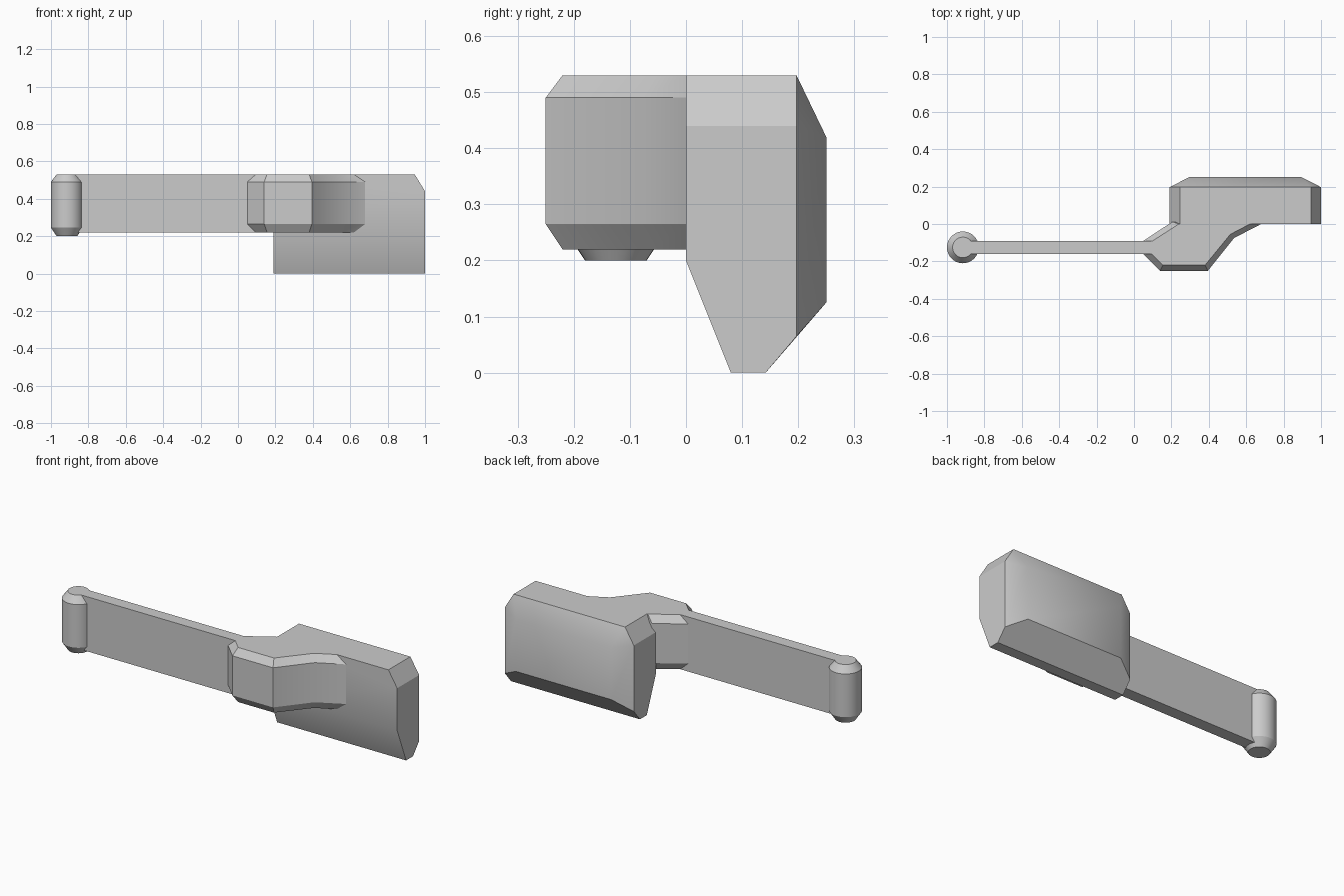
import bpy, bmesh, math

if "Cube" in bpy.data.objects:
    bpy.data.objects.remove(bpy.data.objects["Cube"], do_unlink=True)

# One plain grey for everything
grey = bpy.data.materials.new("plain grey")
grey.use_nodes = True
colour = (0.6, 0.6, 0.6, 1.0)
grey.diffuse_color = colour
grey.node_tree.nodes["Principled BSDF"].inputs["Base Color"].default_value = colour


def finish(name, bm):
    """Turn a bmesh into a shaded object."""
    bmesh.ops.recalc_face_normals(bm, faces=bm.faces[:])
    mesh = bpy.data.meshes.new(name)
    bm.to_mesh(mesh)
    bm.free()
    mesh.materials.append(grey)
    obj = bpy.data.objects.new(name, mesh)
    bpy.context.collection.objects.link(obj)
    bpy.ops.object.select_all(action='DESELECT')
    obj.select_set(True)
    bpy.context.view_layer.objects.active = obj
    bpy.ops.object.shade_smooth_by_angle(angle=math.radians(30))
    return obj


def stack(name, layers):
    """Skin a closed solid from (outline, height) layers."""
    bm = bmesh.new()
    rings = [[bm.verts.new((x, y, z)) for x, y in outline] for outline, z in layers]
    n = len(rings[0])
    for low, high in zip(rings, rings[1:]):
        for i in range(n):
            j = (i + 1) % n
            bm.faces.new((low[i], low[j], high[j], high[i]))
    bm.faces.new(rings[0][::-1])
    bm.faces.new(rings[-1])
    return finish(name, bm)


def circle(r, cx=-0.915, cy=-0.125, n=32):
    return [(cx + r * math.cos(math.tau * i / n), cy + r * math.sin(math.tau * i / n))
            for i in range(n)]


TOP, ARM_BOTTOM = 0.53, 0.22

# Hinge pin with chamfered ends
stack("hinge_pin", [(circle(0.055), 0.20), (circle(0.085), 0.245),
                    (circle(0.085), 0.49), (circle(0.055), TOP)])

# Flat arm
arm = [(-0.87, -0.16), (0.11, -0.16), (0.11, -0.09), (-0.87, -0.09)]
stack("arm", [(arm, ARM_BOTTOM), (arm, TOP)])

# Cranked bracket, chamfered above and below
outer = [(0.05, -0.16), (0.14, -0.25), (0.395, -0.25), (0.535, -0.075),
         (0.68, 0), (0.205, 0.012), (0.05, -0.09)]
inner = [(0.095, -0.16), (0.155, -0.22), (0.38, -0.22), (0.515, -0.055),
         (0.62, 0), (0.24, 0), (0.10, -0.09)]
stack("bracket", [(inner, ARM_BOTTOM), (outer, 0.265), (outer, 0.49), (inner, TOP)])

# Faceted grip block: (inset from each end, y, z) corners, wrapped in a hull
corners = [(0.055, 0, TOP), (0, 0, 0.44), (0, 0, 0.2),
           (0.055, 0.197, TOP), (0, 0.197, 0.44), (0, 0.197, 0.065),
           (0, 0.08, 0), (0, 0.142, 0),
           (0.105, 0.25, 0.42), (0.105, 0.25, 0.125)]
bm = bmesh.new()
for inset, y, z in corners:
    for x in (0.19 + inset, 1.0 - inset):
        bm.verts.new((x, y, z))
bmesh.ops.convex_hull(bm, input=bm.verts[:])
bmesh.ops.dissolve_limit(bm, angle_limit=math.radians(2),
                         verts=bm.verts[:], edges=bm.edges[:])
finish("grip_block", bm)
